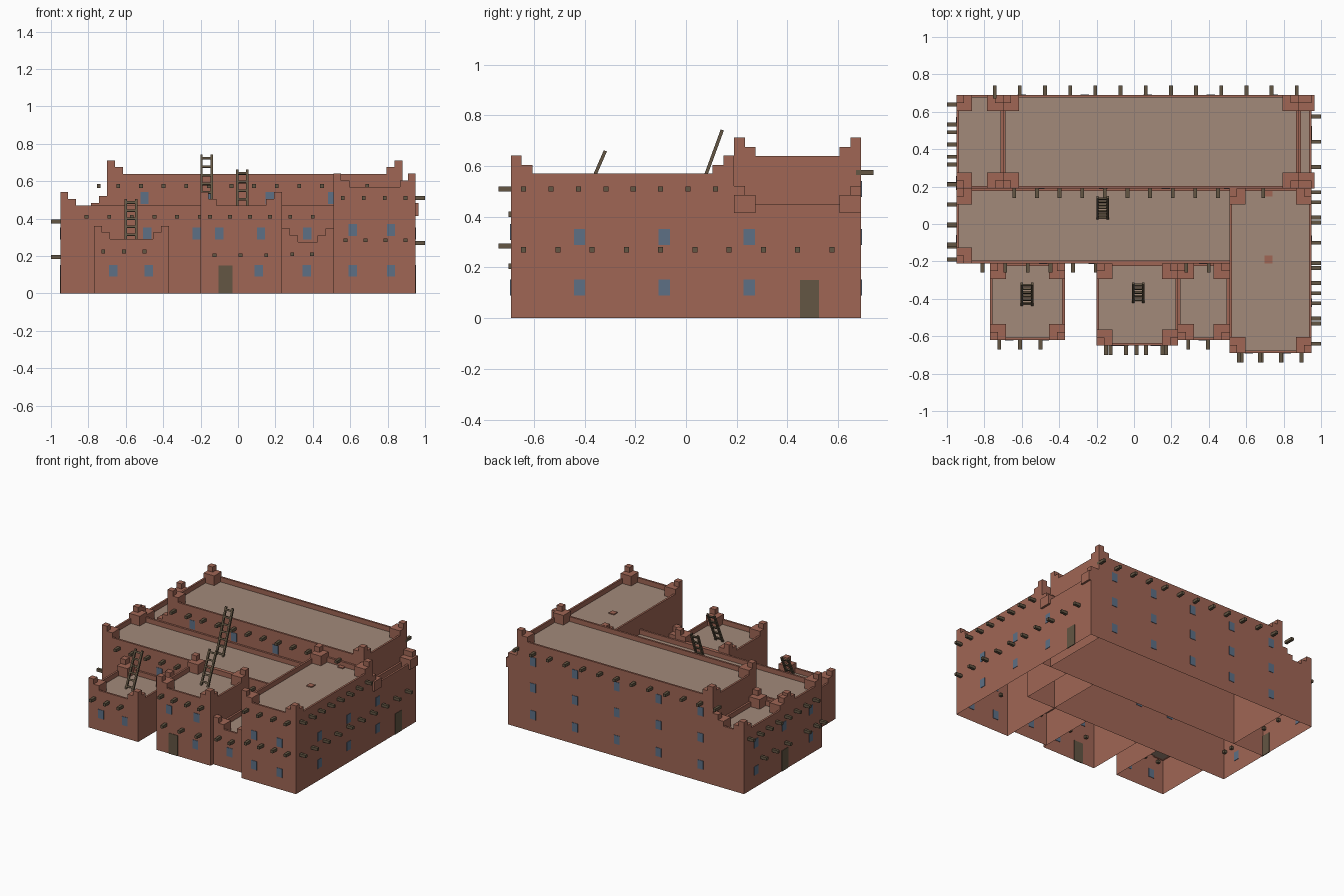
import bpy, bmesh, math
from mathutils import Matrix, Vector

if "Cube" in bpy.data.objects:
    bpy.data.objects.remove(bpy.data.objects["Cube"], do_unlink=True)


def material(name, rgb):
    m = bpy.data.materials.new(name)
    m.use_nodes = True
    m.diffuse_color = (*rgb, 1)
    m.node_tree.nodes["Principled BSDF"].inputs["Base Color"].default_value = (*rgb, 1)
    return m


CLAY = material("red clay", (0.35, 0.133, 0.09))
ROOF = material("pale roof clay", (0.36, 0.255, 0.195))
WOOD = material("dark wood", (0.125, 0.092, 0.056))
GLASS = material("blue window", (0.11, 0.16, 0.235))


def finish(bm, name, *mats):
    mesh = bpy.data.meshes.new(name)
    bm.to_mesh(mesh)
    bm.free()
    for m in mats:
        mesh.materials.append(m)
    obj = bpy.data.objects.new(name, mesh)
    bpy.context.collection.objects.link(obj)
    return obj


def box(bm, center, size, rot=Matrix()):
    mat = Matrix.Translation(center) @ rot @ Matrix.Diagonal((*size, 1))
    return bmesh.ops.create_cube(bm, size=1, matrix=mat)["verts"]


RIM, SINK = 0.02, 0.035


def block(name, x0, x1, y0, y1, h):
    """Open-bottomed house block with sunken roof and stepped corner merlons."""
    bm = bmesh.new()
    box(bm, ((x0 + x1) / 2, (y0 + y1) / 2, h / 2), (x1 - x0, y1 - y0, h))
    bm.normal_update()
    bottom = [f for f in bm.faces if f.normal.z < -0.5]
    bmesh.ops.delete(bm, geom=bottom, context="FACES_ONLY")
    top = [f for f in bm.faces if f.normal.z > 0.5]
    bmesh.ops.inset_individual(bm, faces=top, thickness=RIM)
    roof = bmesh.ops.extrude_discrete_faces(bm, faces=top)["faces"]
    bmesh.ops.translate(bm, verts=roof[0].verts, vec=(0, 0, -SINK))
    roof[0].material_index = 1
    for cx, sx in ((x0, 1), (x1, -1)):
        for cy, sy in ((y0, 1), (y1, -1)):
            for w, rise in ((0.085, 0.035), (0.042, 0.072)):
                box(bm, (cx + sx * w / 2, cy + sy * w / 2, h + (rise - SINK) / 2),
                    (w, w, rise + SINK))
    finish(bm, name, CLAY, ROOF)


block("tall_back_block", -0.70, 0.88, 0.19, 0.69, 0.64)
block("back_right_annex", -0.95, -0.70, 0.19, 0.69, 0.45)
block("back_left_annex", 0.88, 0.95, 0.19, 0.69, 0.45)
block("middle_block", -0.95, 0.74, -0.21, 0.19, 0.47)
block("left_wing", 0.51, 0.95, -0.69, 0.19, 0.57)
block("front_right_house", -0.77, -0.37, -0.62, -0.21, 0.29)
block("front_middle_house", -0.20, 0.235, -0.65, -0.21, 0.47)
block("front_left_house", 0.235, 0.51, -0.62, -0.21, 0.275)


def steps(start, gap, count):
    return [start + gap * i for i in range(count)]


def on_wall(bm, axis, wall, side, spots, z, width, height, out, sunk):
    """Boxes sticking out of a wall; axis is the wall's normal, side its sign."""
    for s in spots:
        mid = wall + side * (out - sunk) / 2
        if axis == "y":
            box(bm, (s, mid, z), (width, out + sunk, height))
        else:
            box(bm, (mid, s, z), (out + sunk, width, height))


def beams(name, axis, wall, side, rows):
    bm = bmesh.new()
    for z, spots in rows:
        on_wall(bm, axis, wall, side, spots, z, 0.02, 0.02, 0.05, 0.02)
    finish(bm, name, WOOD)


# Roof beams poking through the walls
beams("tall_block_front_beams", "y", 0.19, -1, [(0.575, steps(-0.64, 0.121, 12))])
beams("tall_block_back_beams", "y", 0.69, 1, [(0.575, steps(-0.745, 0.1346, 13))])
beams("middle_block_beams", "y", -0.21, -1, [(0.41, steps(-0.81, 0.121, 11))])
beams("left_wing_front_beams", "y", -0.69, -1,
      [(0.51, steps(0.56, 0.112, 4)), (0.285, steps(0.575, 0.107, 4))])
beams("left_side_beams", "x", 0.95, 1,
      [(0.51, steps(-0.64, 0.108, 8)), (0.27, steps(-0.64, 0.135, 10))])
beams("right_side_beams", "x", -0.95, -1,
      [(0.385, steps(-0.11, 0.107, 8)), (0.195, [-0.19, -0.12, -0.01, 0.215, 0.36, 0.49])])
beams("front_right_house_beams", "y", -0.62, -1, [(0.225, steps(-0.72, 0.11, 3))])
beams("front_middle_house_beams", "y", -0.65, -1,
      [(0.41, steps(-0.15, 0.107, 4)), (0.205, steps(-0.125, 0.138, 3))])
beams("front_left_house_beams", "y", -0.62, -1, [(0.21, [0.29, 0.395])])


def windows(name, axis, wall, side, rows):
    bm = bmesh.new()
    for z, spots in rows:
        on_wall(bm, axis, wall, side, spots, z, 0.045, 0.063, 0.003, 0.003)
    finish(bm, name, GLASS)


LOW, MID, HIGH = 0.122, 0.32, 0.51
windows("tall_block_front_windows", "y", 0.19, -1, [(HIGH, steps(-0.5, 0.335, 4))])
back = steps(-0.6, 0.337, 5)
windows("back_windows", "y", 0.69, 1, [(LOW, back), (MID, back), (HIGH, back)])
windows("middle_block_windows", "y", -0.21, -1, [(MID, [-0.485, -0.22, 0.37])])
windows("left_wing_windows", "y", -0.69, -1,
        [(LOW, [0.613, 0.818]), (0.34, [0.613, 0.818])])
sides = steps(-0.42, 0.335, 3)
windows("left_side_windows", "x", 0.95, 1, [(LOW, sides), (MID, sides)])
windows("right_side_windows", "x", -0.95, -1,
        [(LOW, [-0.08, 0.55]), (MID, [-0.08, 0.23, 0.55])])
windows("front_right_house_windows", "y", -0.62, -1, [(LOW, [-0.668, -0.477])])
windows("front_middle_house_windows", "y", -0.65, -1, [(LOW, [0.112]), (MID, [-0.1, 0.123])])
windows("front_left_house_window", "y", -0.62, -1, [(LOW, [0.368])])


def door(name, axis, wall, side, spot):
    bm = bmesh.new()
    on_wall(bm, axis, wall, side, [spot], 0.075, 0.075, 0.15, 0.003, 0.003)
    finish(bm, name, WOOD)


door("front_door", "y", -0.65, -1, -0.067)
door("left_side_door", "x", 0.95, 1, 0.487)
door("right_side_door", "x", -0.95, -1, 0.22)


def ladder(name, x, y0, z0, y1, z1, rungs):
    """Two leaning rails joined by evenly spaced rungs."""
    bm = bmesh.new()
    a, b = Vector((x, y0, z0)), Vector((x, y1, z1))
    rot = Matrix.Rotation(-math.atan2(y1 - y0, z1 - z0), 4, "X")
    for s in (-1, 1):
        box(bm, (a + b) / 2 + Vector((s * 0.027, 0, 0)), (0.013, 0.013, (b - a).length), rot)
    for i in range(rungs):
        box(bm, a.lerp(b, (i + 0.6) / rungs), (0.06, 0.01, 0.012), rot)
    finish(bm, name, WOOD)


ladder("middle_block_ladder", -0.168, 0.025, 0.42, 0.143, 0.742, 7)
ladder("front_middle_house_ladder", 0.022, -0.418, 0.43, -0.318, 0.66, 5)
ladder("front_right_house_ladder", -0.572, -0.435, 0.245, -0.32, 0.503, 6)
